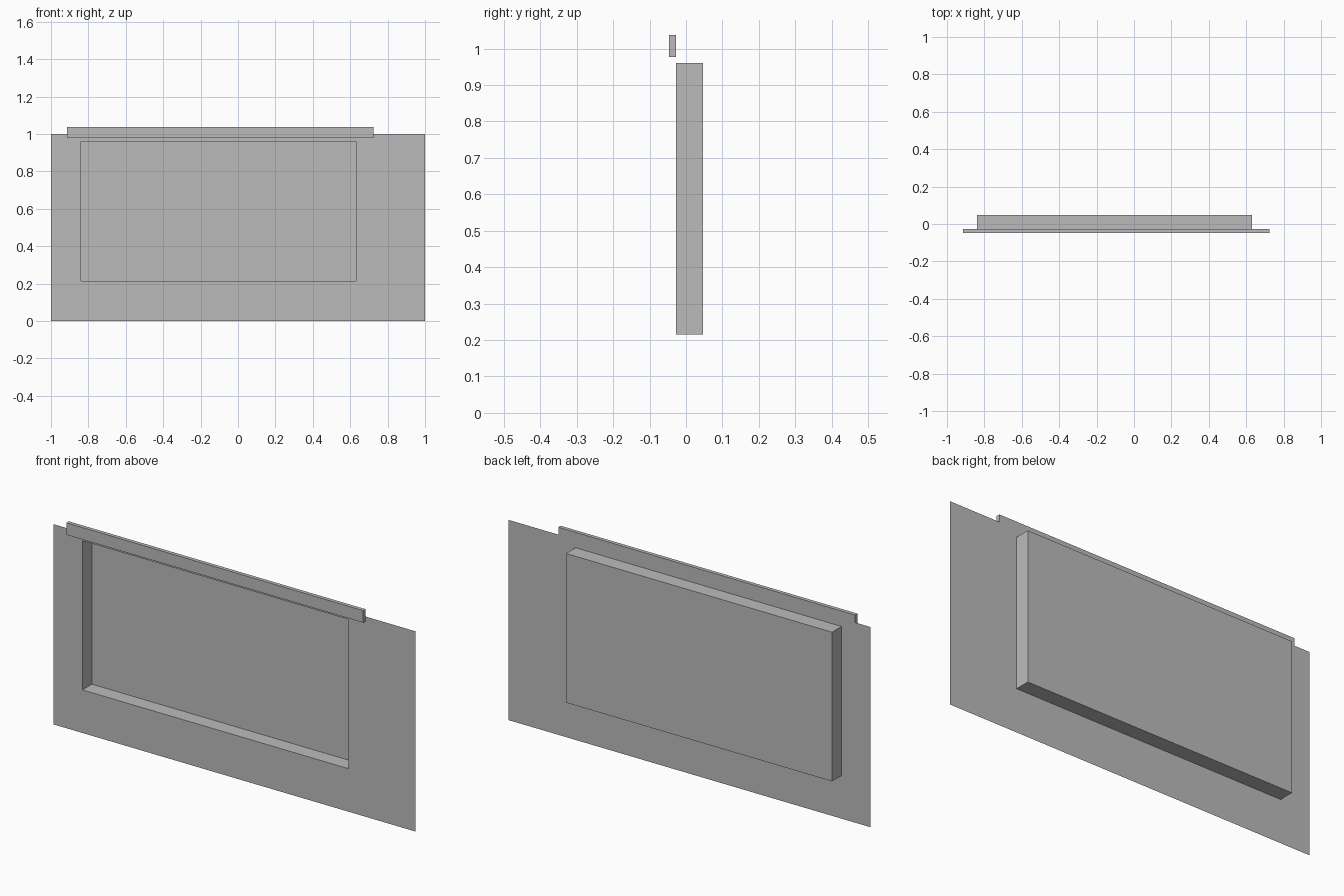
import bpy
import bmesh

cube = bpy.data.objects.get("Cube")
if cube:
    bpy.data.objects.remove(cube, do_unlink=True)

# Plain grey material
grey = bpy.data.materials.new("plain_grey")
grey.use_nodes = True
colour = (0.5, 0.5, 0.5, 1.0)
grey.diffuse_color = colour
grey.node_tree.nodes["Principled BSDF"].inputs["Base Color"].default_value = colour

FRONT, BACK = -0.028, 0.047      # wall plane and niche depth
BAR_FRONT = -0.047
WALL = (-1.0, 1.0, 0.0, 1.0)     # x min, x max, z min, z max
NICHE = (-0.84, 0.63, 0.215, 0.96)
BAR = (-0.915, 0.725, 0.977, 1.037)


def stepped_panel(name, loops, cap_first=False):
    """Join rectangles (bounds, y) one after another and cap the last."""
    bm = bmesh.new()
    rings = []
    for (x0, x1, z0, z1), y in loops:
        corners = ((x0, z0), (x1, z0), (x1, z1), (x0, z1))
        rings.append([bm.verts.new((x, y, z)) for x, z in corners])
    for a, b in zip(rings, rings[1:]):
        for i in range(4):
            j = (i + 1) % 4
            bm.faces.new((a[i], a[j], b[j], b[i]))
    bm.faces.new(rings[-1])
    if cap_first:
        bm.faces.new(rings[0][::-1])
        bmesh.ops.recalc_face_normals(bm, faces=bm.faces)
    mesh = bpy.data.meshes.new(name)
    bm.to_mesh(mesh)
    bm.free()
    mesh.materials.append(grey)
    obj = bpy.data.objects.new(name, mesh)
    bpy.context.collection.objects.link(obj)
    return obj


# Thin wall sheet with a recessed niche pushed out behind it
stepped_panel("wall_with_niche", [(WALL, FRONT), (NICHE, FRONT), (NICHE, BACK)])

# Slim bar across the top front edge
stepped_panel("top_bar", [(BAR, BAR_FRONT), (BAR, FRONT)], cap_first=True)
